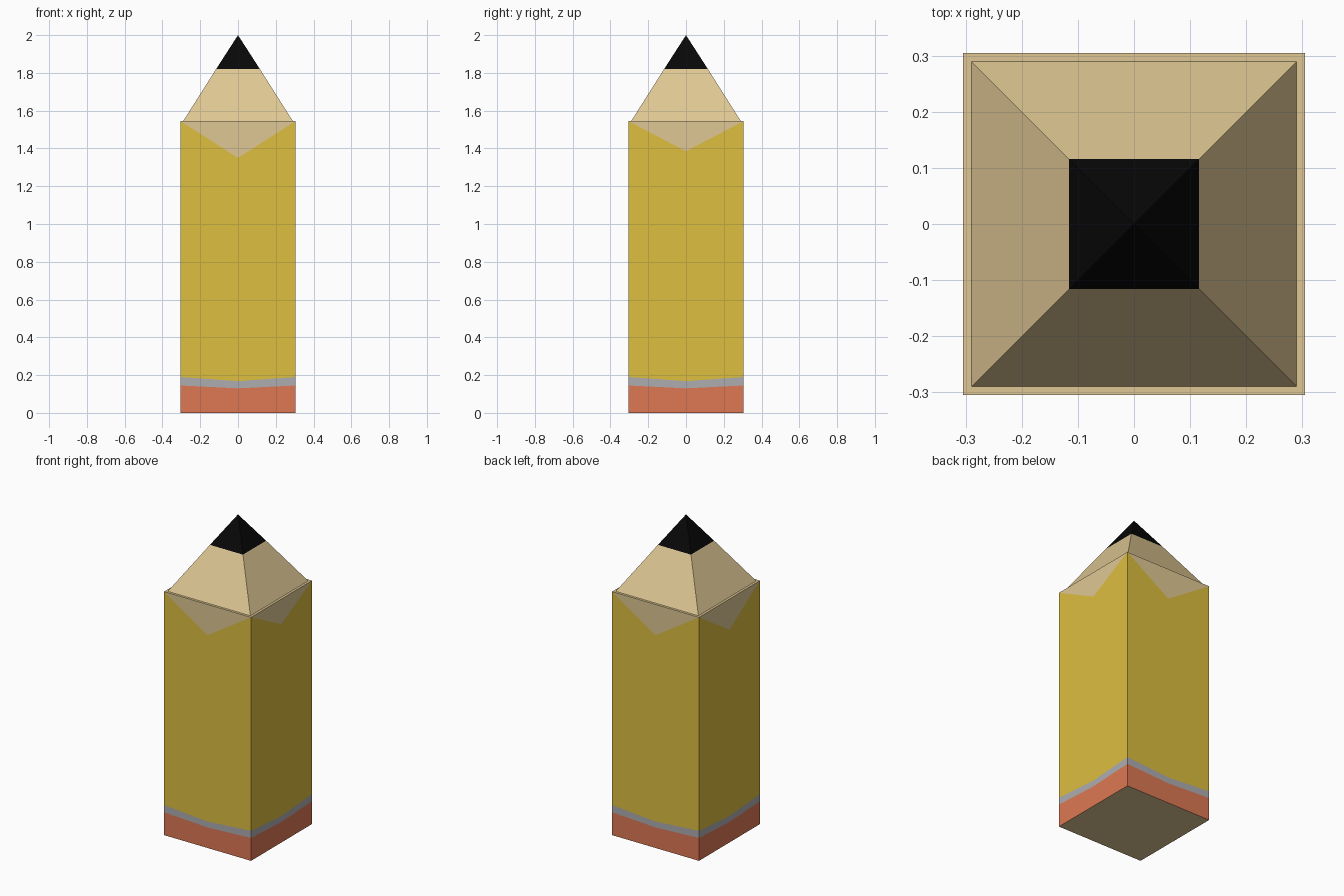
import bpy

if "Cube" in bpy.data.objects:
    bpy.data.objects.remove(bpy.data.objects["Cube"])

R, TOP, APEX = 0.305, 1.545, 2.0      # half width, shoulder height, tip height
TIP_R, LEAD_R, LEAD_Z = 0.29, 0.116, 1.82


def material(name, rgb):
    m = bpy.data.materials.new(name)
    m.diffuse_color = [(c / 255) ** 2.2 for c in rgb] + [1]
    m.use_nodes = True
    m.node_tree.nodes["Principled BSDF"].inputs["Base Color"].default_value = m.diffuse_color
    return m


def build(name, verts, faces, mat):
    me = bpy.data.meshes.new(name)
    me.from_pydata(verts, [], faces)
    me.materials.append(mat)
    ob = bpy.data.objects.new(name, me)
    bpy.context.collection.objects.link(ob)
    return ob


def square(r, z):
    return [(-r, -r, z), (r, -r, z), (r, r, z), (-r, r, z)]


def ring(corner_z, mid_z):
    # corner and side-middle points, in order front, right, back, left
    pts = []
    c = square(R, corner_z)
    for i in range(4):
        a, b = c[i], c[(i + 1) % 4]
        pts += [a, ((a[0] + b[0]) / 2, (a[1] + b[1]) / 2, mid_z[i])]
    return pts


def band(name, low, high, mat):
    faces = [(i, (i + 1) % 8, (i + 1) % 8 + 8, i + 8) for i in range(8)]
    return build(name, low + high, faces, mat)


yellow = material("yellow_paint", (220, 189, 66))
wood = material("bare_wood", (222, 198, 146))
red = material("eraser_red", (220, 119, 84))
grey = material("metal_grey", (172, 172, 176))
black = material("lead_black", (16, 16, 16))

# Stacked colour bands of the square shaft
base = ring(0, [0] * 4)
eraser_top = ring(0.145, [0.13] * 4)
metal_top = ring(0.19, [0.168] * 4)
paint_top = ring(TOP, [1.35, 1.385, 1.35, 1.35])
band("eraser", base, eraser_top, red)
band("metal_band", eraser_top, metal_top, grey)
band("painted_shaft", metal_top, paint_top, yellow)

# Bare wood: V-shaped notches, shoulder, sharpened slope and underside
verts = (paint_top + square(TIP_R, TOP) + square(LEAD_R, LEAD_Z)
         + square(R, 0))
faces = [(19, 18, 17, 16)]
faces = [tuple(i + 0 for i in (19, 18, 17, 16))] if len(verts) < 20 else [(19, 18, 17, 16)]
for i in range(4):
    j = (i + 1) % 4
    faces += [(2 * i, 2 * i + 1, 2 * j),
              (2 * i, 2 * j, 8 + j, 8 + i),
              (8 + i, 8 + j, 12 + j, 12 + i)]
build("bare_wood", verts, faces, wood)

# Lead point
build("lead_point", square(LEAD_R, LEAD_Z) + [(0, 0, APEX)],
      [(i, (i + 1) % 4, 4) for i in range(4)], black)
